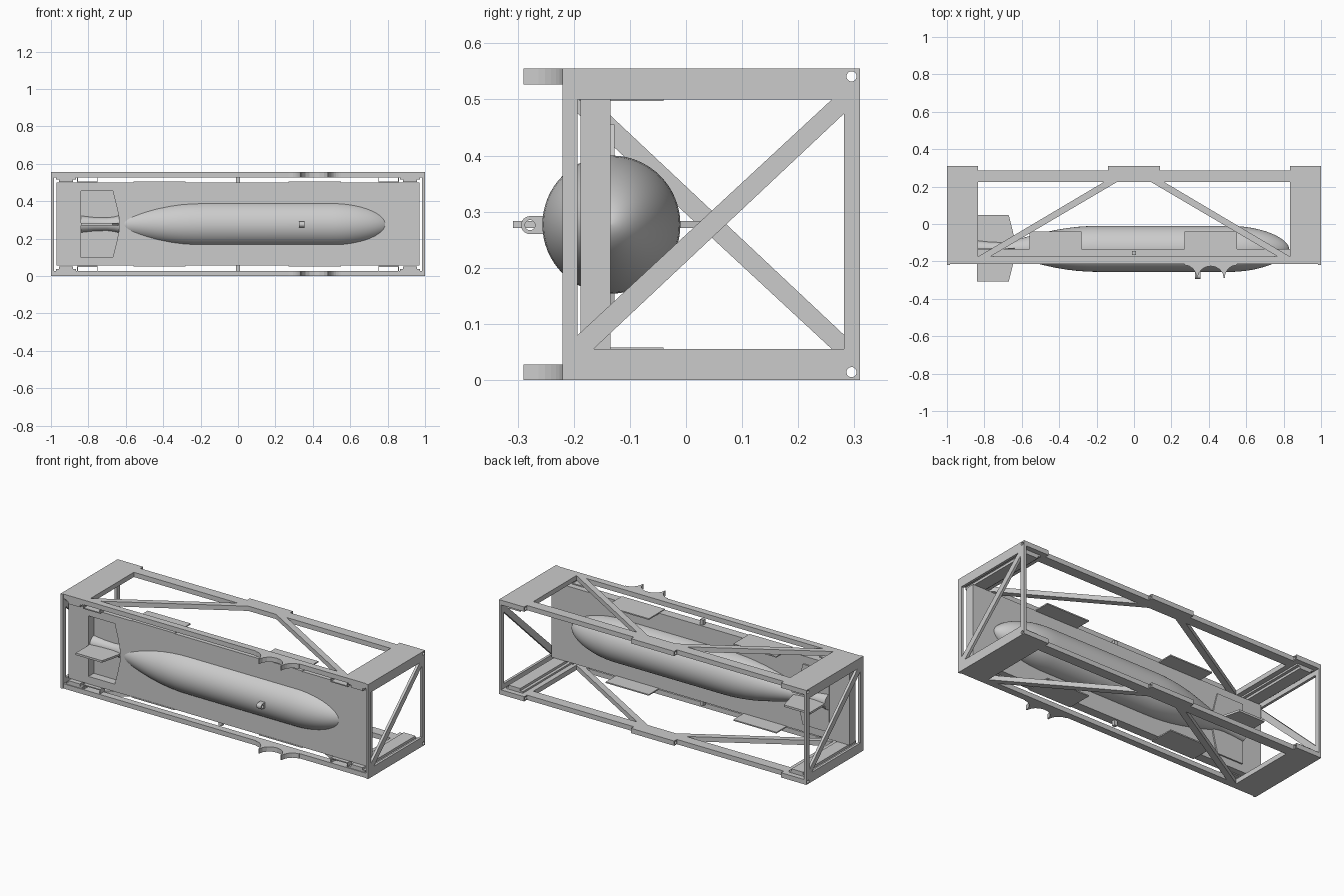
import bpy, bmesh
from math import sin, cos, pi

if "Cube" in bpy.data.objects:
    bpy.data.objects.remove(bpy.data.objects["Cube"])

H = 0.555      # overall height
CY, CZ = -0.133, 0.277   # hull axis


def prism(name, pts, axis, lo, hi):
    """Extrude a 2D outline along an axis."""
    place = {'x': lambda a, b, t: (t, a, b),
             'y': lambda a, b, t: (a, t, b),
             'z': lambda a, b, t: (a, b, t)}[axis]
    bm = bmesh.new()
    v0 = [bm.verts.new(place(a, b, lo)) for a, b in pts]
    v1 = [bm.verts.new(place(a, b, hi)) for a, b in pts]
    bm.faces.new(v0)
    bm.faces.new(v1[::-1])
    n = len(pts)
    for i in range(n):
        j = (i + 1) % n
        bm.faces.new((v0[i], v1[i], v1[j], v0[j]))
    bmesh.ops.recalc_face_normals(bm, faces=bm.faces)
    me = bpy.data.meshes.new(name)
    bm.to_mesh(me)
    bm.free()
    ob = bpy.data.objects.new(name, me)
    bpy.context.collection.objects.link(ob)
    return ob


def box(name, x0, x1, y0, y1, z0, z1):
    return prism(name, [(x0, y0), (x1, y0), (x1, y1), (x0, y1)], 'z', z0, z1)


def circle(a, b, r, n=24):
    return [(a + r * cos(2 * pi * i / n), b + r * sin(2 * pi * i / n)) for i in range(n)]


def cut(ob, cutters):
    for c in cutters:
        m = ob.modifiers.new("cut", 'BOOLEAN')
        m.object, m.solver = c, 'EXACT'
    dg = bpy.context.evaluated_depsgraph_get()
    dg.update()
    me = bpy.data.meshes.new_from_object(ob.evaluated_get(dg))
    ob.modifiers.clear()
    ob.data = me


def lathe(name, prof, n=64):
    """Revolve (x, r) points around the hull axis."""
    bm = bmesh.new()
    rings = [[bm.verts.new((x, CY + r * cos(2 * pi * k / n), CZ + r * sin(2 * pi * k / n)))
              for k in range(n)] for x, r in prof]
    for a, b in zip(rings, rings[1:]):
        for k in range(n):
            j = (k + 1) % n
            bm.faces.new((a[k], a[j], b[j], b[k]))
    bm.faces.new(rings[0])
    bm.faces.new(rings[-1])
    bmesh.ops.recalc_face_normals(bm, faces=bm.faces)
    me = bpy.data.meshes.new(name)
    bm.to_mesh(me)
    bm.free()
    ob = bpy.data.objects.new(name, me)
    bpy.context.collection.objects.link(ob)
    bpy.ops.object.select_all(action='DESELECT')
    ob.select_set(True)
    bpy.context.view_layer.objects.active = ob
    bpy.ops.object.shade_smooth_by_angle(angle=0.6)
    return ob


# cutters for the lifting holes along the back edges
hole_cutters = [prism("hole_cutter", circle(0.295, z, 0.009), 'x', -1.1, 1.1)
                for z in (0.014, H - 0.014)]

# scalloped front tab outline
q = [i / 8 * pi / 2 for i in range(9)]
tab = [(0.27 + 0.065 * sin(t), -0.29 + 0.07 * cos(t)) for t in q]
tab += [(0.41 - 0.07 * cos(2 * t), -0.29 + 0.065 * sin(2 * t)) for t in q]
tab += [(0.55 - 0.065 * cos(t), -0.29 + 0.07 * sin(t)) for t in q]
tab += [(0.55, -0.2), (0.27, -0.2)]

# top and bottom frames, mirrored in height
for level in ("top", "bottom"):
    def zr(lo, hi):
        return (lo, hi) if level == "top" else (H - hi, H - lo)
    z = zr(0.527, H)
    box(level + "_front_rail", -0.835, 0.835, -0.215, -0.175, *z)
    box(level + "_back_rail", -0.835, 0.835, 0.225, 0.285, *z)
    cut(box(level + "_back_tab", -0.14, 0.14, 0.285, 0.31, *z), hole_cutters)
    prism(level + "_scalloped_tab", tab, 'z', *z)
    box(level + "_centre_pin", -0.01, 0.01, -0.165, -0.145, *zr(0.49, 0.53))
    for s in (-1, 1):
        def sbox(name, x0, x1, y0, y1, zz):
            return box(level + name, min(s * x0, s * x1), max(s * x0, s * x1), y0, y1, *zz)
        cut(sbox("_end_plate", 0.835, 0.985, -0.215, 0.31, z), hole_cutters)
        cut(sbox("_end_bar", 0.985, 1.0, -0.22, 0.31, zr(0.5, H)), hole_cutters)
        prism(level + "_brace", [(s * 0.16, 0.225), (s * 0.09, 0.225),
                                 (s * 0.77, -0.175), (s * 0.835, -0.175)], 'z', *z)
        # cross channels under the end plates
        sbox("_channel_wide", 0.865, 0.972, -0.21, 0.28, zr(0.517, 0.527))
        sbox("_channel_narrow", 0.882, 0.958, -0.21, 0.28, zr(0.503, 0.517))
        # small loop bracket between panel and rail
        sbox("_loop_base", 0.75, 0.86, -0.21, -0.17, zr(0.5, 0.506))
        for x in (0.75, 0.855):
            sbox("_loop_side", x, x + 0.005, -0.21, -0.17, zr(0.506, 0.527))
    # shelves behind the panel
    for x in (-0.56, 0.27):
        box(level + "_shelf", x, x + 0.28, -0.19, -0.04, *zr(0.497, 0.504))

# end posts and one diagonal per end, opposite ways
diag = [(-0.193, 0.08), (-0.193, 0.055), (-0.165, 0.055),
        (0.282, 0.475), (0.282, 0.5), (0.26, 0.5)]
for s in (-1, 1):
    lo, hi = sorted((s * 0.985, s * 1.0))
    box("front_post", lo, hi, -0.22, -0.193, 0.055, 0.5)
    box("back_post", lo, hi, 0.282, 0.31, 0.055, 0.5)
    prism("end_diagonal", [(y, z if s > 0 else H - z) for y, z in diag], 'x', lo, hi)

# fin outline: (x, offset from the axis)
fin = [(-0.84, -0.178), (-0.67, -0.178), (-0.65, -0.1), (-0.635, -0.03),
       (-0.635, 0.03), (-0.65, 0.1), (-0.67, 0.178), (-0.84, 0.178)]

# backing panel with a fin-shaped opening
panel = box("panel", -0.97, 0.97, -0.188, -0.135, 0.055, 0.5)
fin_cutter = prism("fin_cutter", [(x, CZ + d) for x, d in fin], 'y', -0.25, -0.1)
cut(panel, [fin_cutter])

# hull and tail
profile = [(-0.84, 0.045), (-0.77, 0.037), (-0.70, 0.035), (-0.66, 0.040), (-0.62, 0.052),
           (-0.56, 0.068), (-0.5, 0.083), (-0.43, 0.099), (-0.36, 0.111),
           (-0.3, 0.118), (-0.24, 0.122), (-0.18, 0.123), (0.5, 0.123)]
profile += [(0.5 + 0.33 * sin(t), 0.123 * cos(t) ** 1.15 + 0.0005)
            for t in [i / 16 * pi / 2 for i in range(1, 17)]]
lathe("hull", profile)
prism("vertical_fin", [(x, CZ + d) for x, d in fin], 'y', -0.139, -0.127)
prism("horizontal_fin", [(x, CY + d + 0.003) for x, d in fin], 'z', CZ - 0.006, CZ + 0.006)

# towing eye on the hull front
eye_cutter = prism("eye_cutter", circle(-0.278, 0.276, 0.009), 'x', 0.3, 0.4)
eye = prism("towing_eye", circle(-0.278, 0.276, 0.016), 'x', 0.325, 0.355)
eye_base = box("towing_eye_base", 0.325, 0.355, -0.278, -0.25, 0.26, 0.292)
cut(eye, [eye_cutter])
cut(eye_base, [eye_cutter])

for c in hole_cutters + [fin_cutter, eye_cutter]:
    bpy.data.objects.remove(c)
